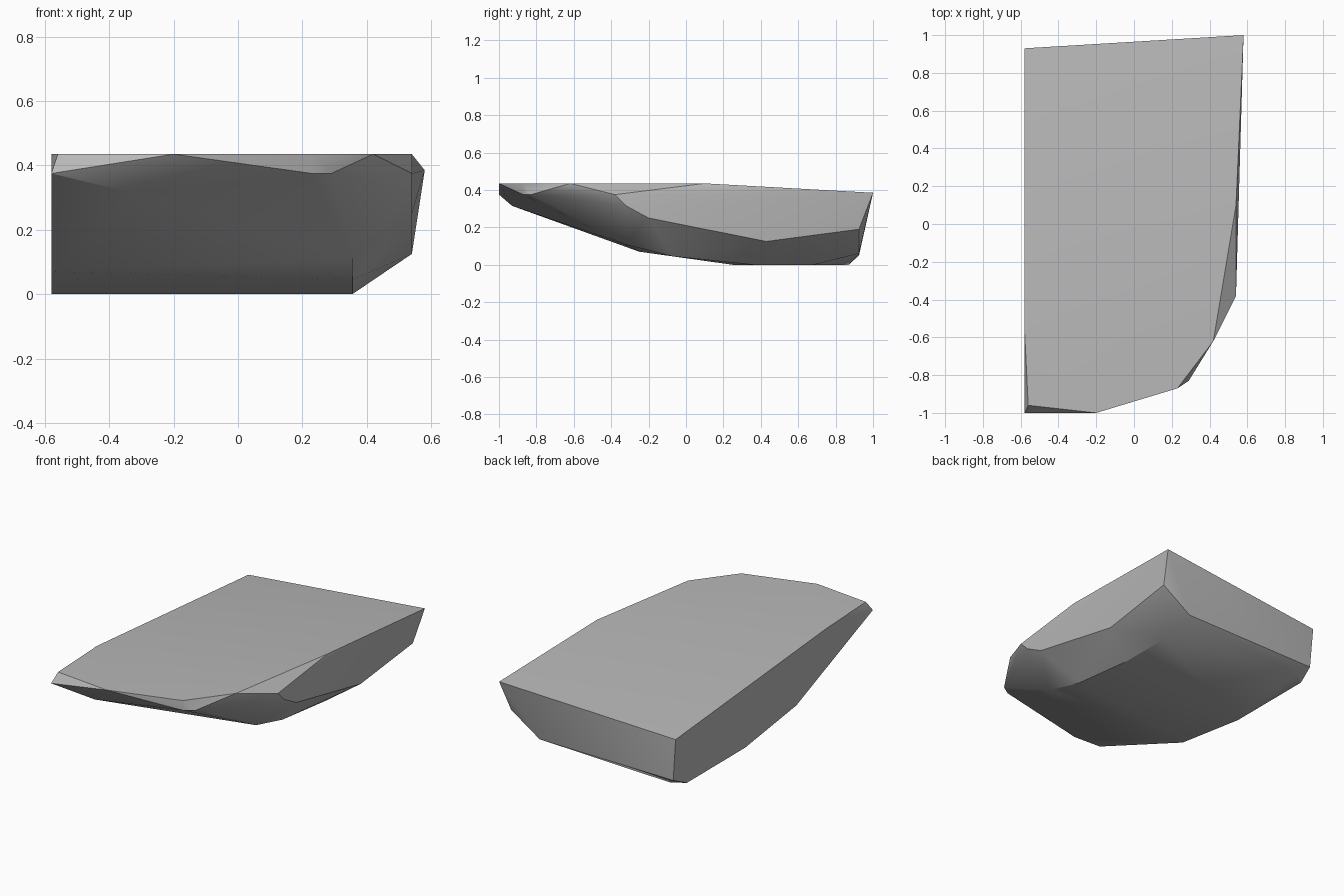
import bpy, bmesh, math
from mathutils import Vector

# Remove the default cube
default_cube = bpy.data.objects.get("Cube")
if default_cube:
    bpy.data.objects.remove(default_cube, do_unlink=True)


def make_material(name, color):
    material = bpy.data.materials.new(name)
    material.use_nodes = True
    material.diffuse_color = color
    shader = next(n for n in material.node_tree.nodes if n.type == "BSDF_PRINCIPLED")
    shader.inputs["Base Color"].default_value = color
    return material


def make_hull(name, points, material, smooth_angle):
    """Wrap the outline points in one faceted solid."""
    mesh = bpy.data.meshes.new(name)
    bm = bmesh.new()
    for point in points:
        bm.verts.new(Vector(point))
    hull = bmesh.ops.convex_hull(bm, input=bm.verts[:])
    unused = {v for v in hull["geom_interior"] + hull["geom_unused"]
              if isinstance(v, bmesh.types.BMVert)}
    bmesh.ops.delete(bm, geom=list(unused), context="VERTS")
    # Merge nearly flat triangles into clean facets
    bmesh.ops.dissolve_limit(bm, angle_limit=math.radians(1),
                             verts=bm.verts[:], edges=bm.edges[:])
    bmesh.ops.recalc_face_normals(bm, faces=bm.faces[:])
    bm.to_mesh(mesh)
    bm.free()
    mesh.materials.append(material)
    obj = bpy.data.objects.new(name, mesh)
    bpy.context.collection.objects.link(obj)
    bpy.ops.object.select_all(action="DESELECT")
    obj.select_set(True)
    bpy.context.view_layer.objects.active = obj
    bpy.ops.object.shade_smooth_by_angle(angle=math.radians(smooth_angle))
    return obj


TOP = .435      # height of the flat upper surface
CUT = -.58      # straight cut side
FLANK = .54     # outer flank
KEEL = .355     # outer edge of the underside

# Flat upper rim
rim = [(x, y, TOP) for x, y in
       [(CUT, -.55), (-.56, -.96), (-.2, -1), (.23, -.87), (.42, -.62), (FLANK, .1)]]

# Profile of the straight cut side
cut_side = [(CUT, y, z) for y, z in
            [(-1, .375), (-.25, .07), (.25, 0), (.82, 0), (.93, .31)]]

# Profile of the outer flank
flank = [(FLANK, y, z) for y, z in
         [(-.38, .375), (-.32, .315), (-.2, .25), (.43, .125)]]

# Lower edge between flank and underside
keel = [(KEEL, y, z) for y, z in
        [(-.33, .11), (-.07, .045), (.36, 0), (.68, 0), (.925, .06)]]

# Chipped nose and back corners
nose = [(-.33, -.93, .315), (.23, -.87, .375), (.29, -.83, .375)]
back = [(.58, 1, .385), (.55, .925, .19), (-.56, .925, .05), (-.5, .87, 0)]

stone_gray = make_material("stone_gray", (.48, .48, .48, 1))
make_hull("stone_chunk", rim + cut_side + flank + keel + nose + back, stone_gray, 30)
